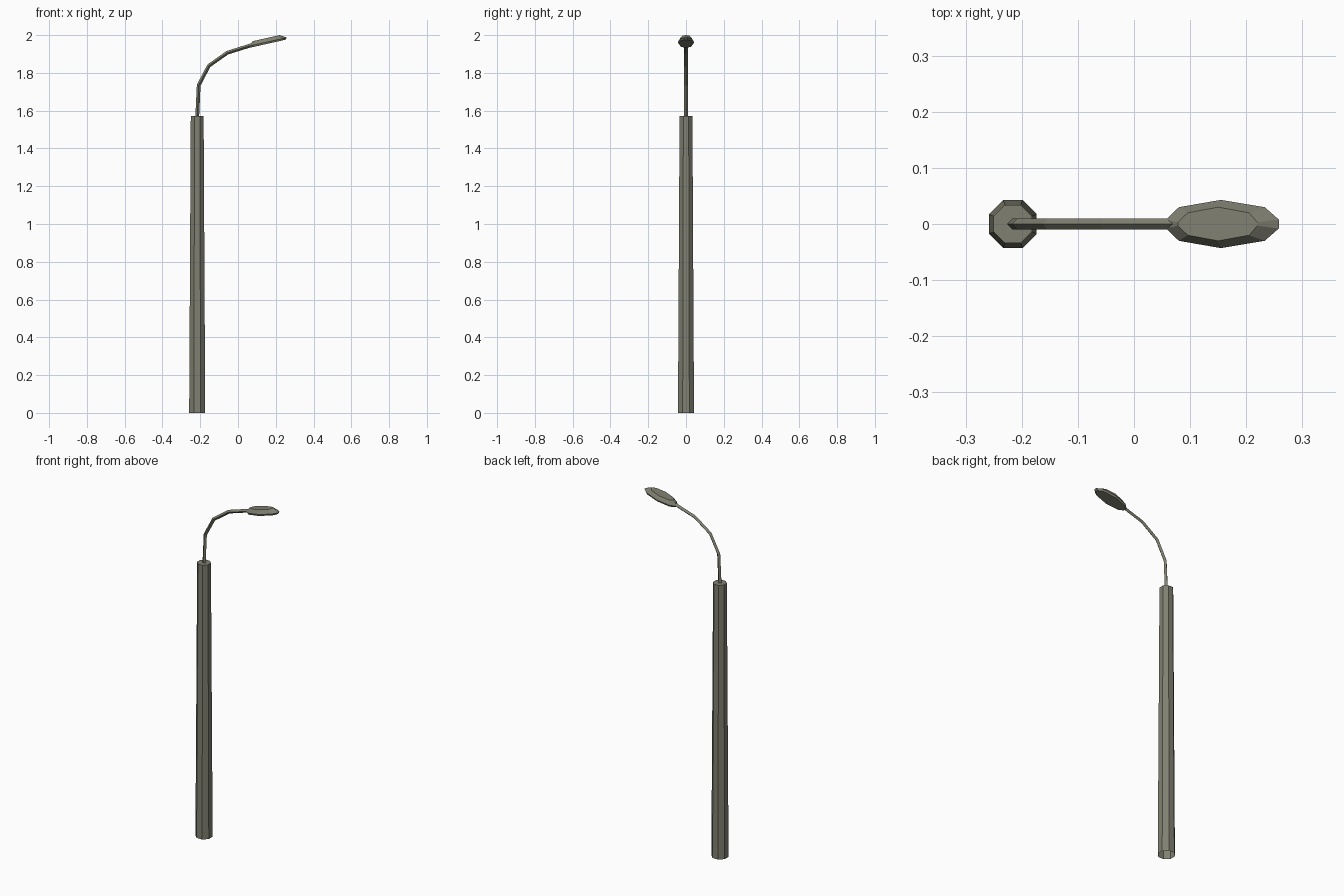
import bpy, bmesh, math
from mathutils import Vector

if "Cube" in bpy.data.objects:
    bpy.data.objects.remove(bpy.data.objects["Cube"])

metal = bpy.data.materials.new("olive_grey_metal")
metal.diffuse_color = (0.215, 0.215, 0.165, 1)
metal.use_nodes = True
metal.node_tree.nodes["Principled BSDF"].inputs["Base Color"].default_value = metal.diffuse_color


def loft(name, rings, cap_start=True, cap_end=True):
    """Skin a list of equal-length closed rings into a flat-shaded mesh."""
    bm = bmesh.new()
    loops = [[bm.verts.new(p) for p in r] for r in rings]
    n = len(loops[0])
    for a, b in zip(loops, loops[1:]):
        for i in range(n):
            j = (i + 1) % n
            bm.faces.new((a[i], a[j], b[j], b[i]))
    if cap_start:
        bm.faces.new(loops[0][::-1])
    if cap_end:
        bm.faces.new(loops[-1])
    bmesh.ops.recalc_face_normals(bm, faces=bm.faces)
    me = bpy.data.meshes.new(name)
    bm.to_mesh(me)
    bm.free()
    me.materials.append(metal)
    ob = bpy.data.objects.new(name, me)
    bpy.context.collection.objects.link(ob)
    return ob


# Tapered octagonal pole, open underneath
def octagon(apothem, z):
    r = apothem / math.cos(math.pi / 8)
    return [(-0.216 + r * math.cos(a), r * math.sin(a), z)
            for a in (math.pi / 8 + k * math.pi / 4 for k in range(8))]


loft("pole", [octagon(0.0425, 0), octagon(0.034, 1.572)], cap_start=False)

# Bent arm with a diamond cross-section
path = [Vector((x, 0, z)) for x, z in
        [(-0.216, 1.565), (-0.208, 1.735), (-0.154, 1.838),
         (-0.056, 1.907), (0.075, 1.948)]]
rings = []
for i, p in enumerate(path):
    t = (path[min(i + 1, 4)] - path[max(i - 1, 0)]).normalized()
    up = Vector((-t.z, 0, t.x)) * 0.01
    side = Vector((0, 0.01, 0))
    rings.append([p + up, p + side, p - up, p - side])
loft("arm", rings)


# Leaf-shaped lamp head, tilted upward along x
def leaf(half, lift):
    outline = half + [(x, -y) for x, y in reversed(half)]
    return [(x, y, 1.942 + lift + 0.225 * (x - 0.058)) for x, y in outline]


rim = [(0.057, 0.008), (0.08, 0.03), (0.155, 0.043), (0.233, 0.03), (0.258, 0.008)]
crown = [(0.078, 0.003), (0.096, 0.02), (0.150, 0.030), (0.205, 0.02), (0.22, 0.003)]
under = [(0.157 + (x - 0.157) * 0.93, y * 0.9) for x, y in rim]
loft("lamp_head", [leaf(under, -0.01), leaf(rim, 0), leaf(crown, 0.0215)])
